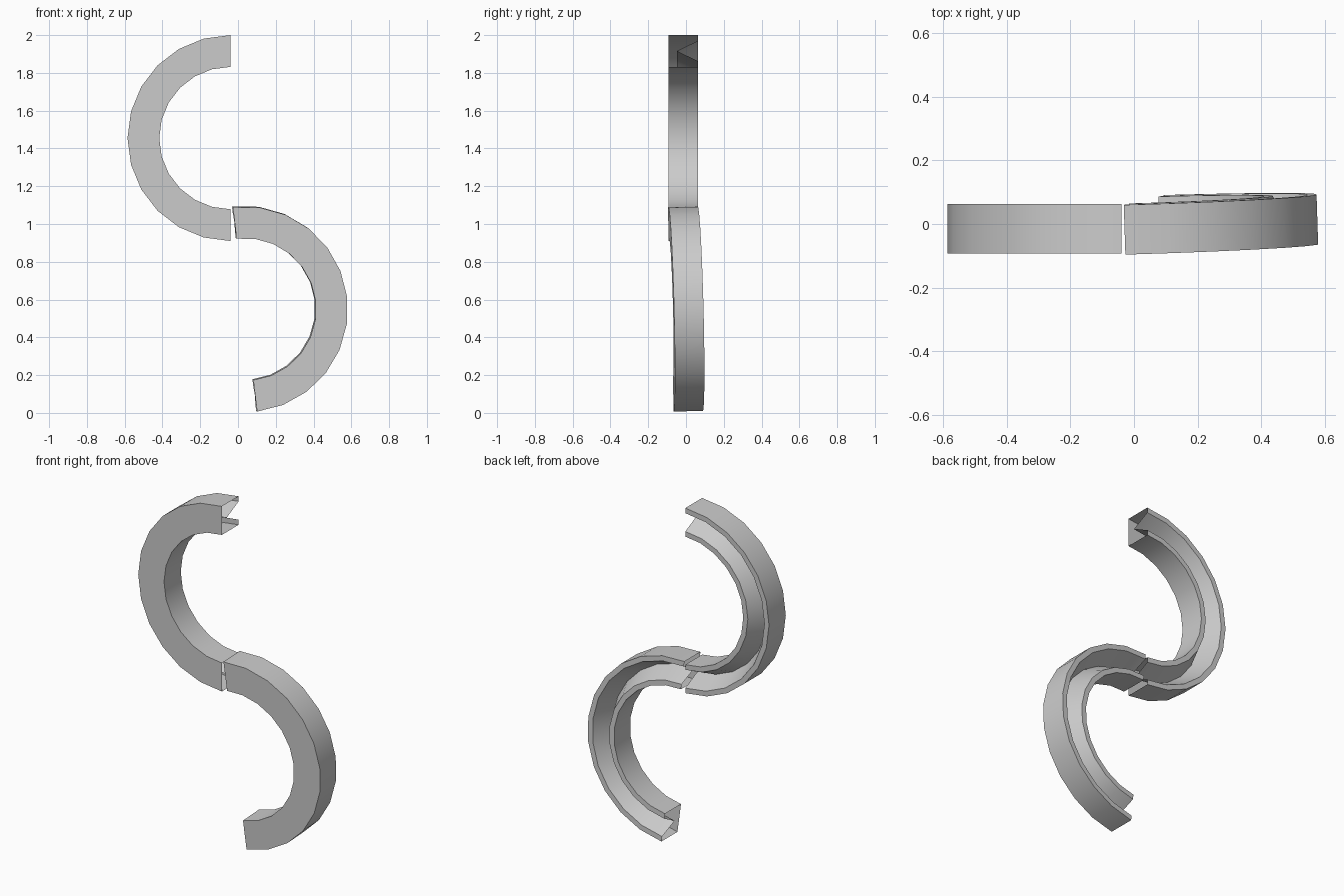
import bpy
import bmesh
from math import radians, sin, cos, pi
from mathutils import Matrix

cube = bpy.data.objects.get("Cube")
if cube:
    bpy.data.objects.remove(cube, do_unlink=True)

grey = bpy.data.materials.new("plain grey")
grey.use_nodes = True
colour = (0.6, 0.6, 0.6, 1)
grey.diffuse_color = colour
grey.node_tree.nodes["Principled BSDF"].inputs["Base Color"].default_value = colour

OUTER, INNER = 0.545, 0.377
DEPTH, RIM = 0.156, 0.03
SEGMENTS = 12

# Square section with a V groove open to the back: (radius, depth)
SECTION = [
    (OUTER, 0), (OUTER, DEPTH), (OUTER - RIM, DEPTH),
    ((OUTER + INNER) / 2, 0.045),
    (INNER + RIM, DEPTH), (INNER, DEPTH), (INNER, 0),
]


def half_ring(name, centre, start, tilt):
    """Spin the section through a half turn, leaving both ends open."""
    bm = bmesh.new()
    a = radians(start)
    verts = [bm.verts.new((r * cos(a), y, r * sin(a))) for r, y in SECTION]
    edges = [bm.edges.new((verts[i - 1], verts[i])) for i in range(len(verts))]
    bmesh.ops.spin(bm, geom=verts + edges, cent=(0, 0, 0), axis=(0, 1, 0),
                   angle=pi, steps=SEGMENTS)
    bmesh.ops.recalc_face_normals(bm, faces=bm.faces)
    bm.transform(Matrix.Translation(centre) @ tilt)
    mesh = bpy.data.meshes.new(name)
    bm.to_mesh(mesh)
    bm.free()
    mesh.materials.append(grey)
    obj = bpy.data.objects.new(name, mesh)
    bpy.context.collection.objects.link(obj)
    bpy.ops.object.select_all(action='DESELECT')
    obj.select_set(True)
    bpy.context.view_layer.objects.active = obj
    bpy.ops.object.shade_smooth_by_angle(angle=radians(30))


# Upper channel stands straight, lower channel is turned and leans slightly
half_ring("upper_channel", (-0.04, -0.093, 1.455), 270, Matrix.Identity(4))
lean = Matrix.Rotation(0.032, 4, 'Z') @ Matrix.Rotation(0.025, 4, 'X')
half_ring("lower_channel", (0.037, -0.0805, 0.548), 96.8, lean)
